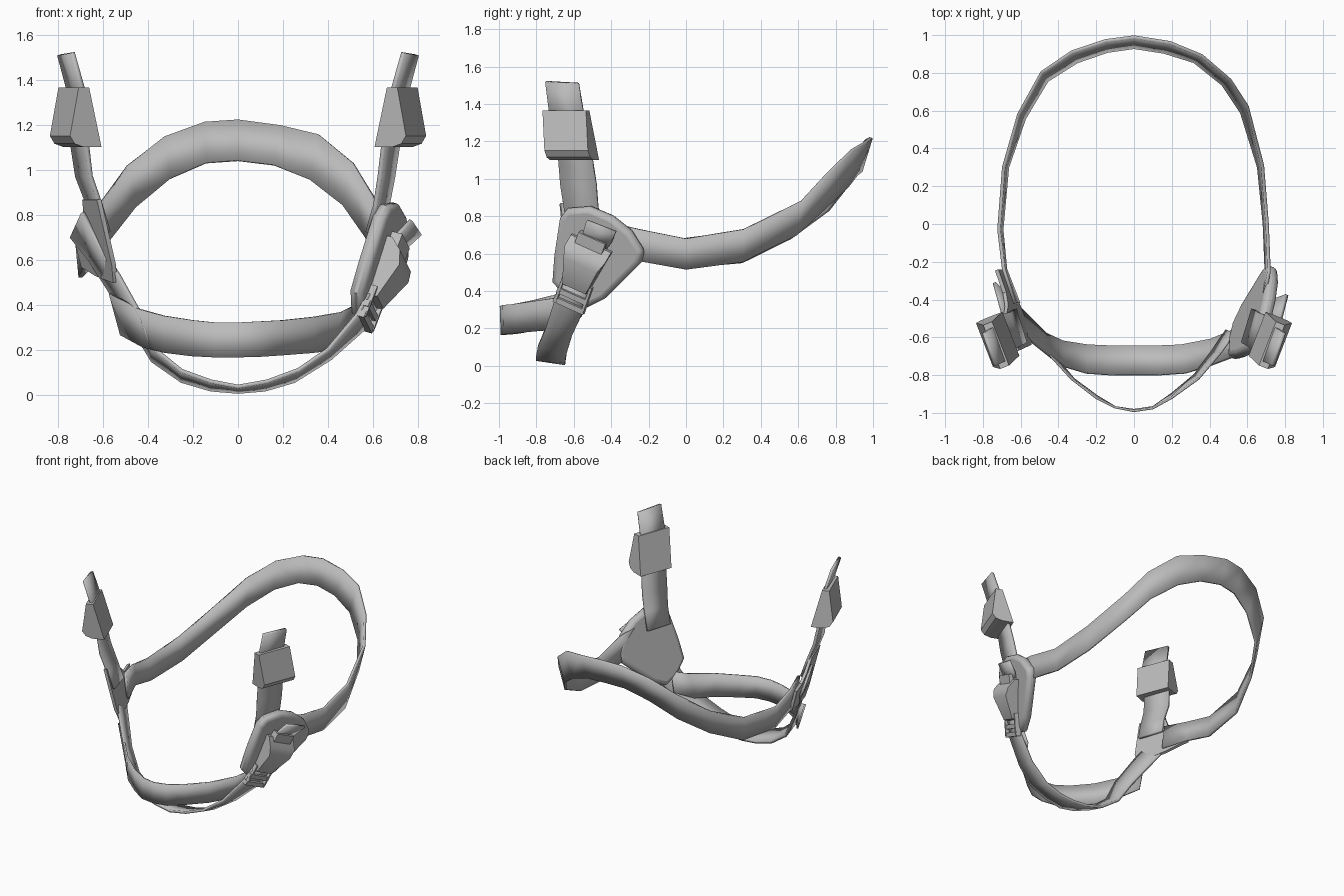
import bpy, bmesh
from mathutils import Vector

old_cube = bpy.data.objects.get("Cube")
if old_cube:
    bpy.data.objects.remove(old_cube, do_unlink=True)

GREY = (0.5, 0.5, 0.5, 1.0)
grey = bpy.data.materials.new("webbing grey")
grey.use_nodes = True
grey.diffuse_color = GREY
grey.node_tree.nodes["Principled BSDF"].inputs["Base Color"].default_value = GREY


def finish(name, bm, angle=0.6):
    """Turn a bmesh into a shaded grey object."""
    bmesh.ops.recalc_face_normals(bm, faces=bm.faces)
    mesh = bpy.data.meshes.new(name)
    bm.to_mesh(mesh)
    bm.free()
    obj = bpy.data.objects.new(name, mesh)
    bpy.context.collection.objects.link(obj)
    mesh.materials.append(grey)
    bpy.ops.object.select_all(action='DESELECT')
    obj.select_set(True)
    bpy.context.view_layer.objects.active = obj
    bpy.ops.object.shade_smooth_by_angle(angle=angle)
    return obj


def ribbon(name, edge_a, edge_b, thickness=0.018):
    """Strap stretched between two edge paths."""
    bm = bmesh.new()
    rows = [(bm.verts.new(a), bm.verts.new(b)) for a, b in zip(edge_a, edge_b)]
    for (a, b), (c, d) in zip(rows, rows[1:]):
        bm.faces.new((a, b, d, c))
    obj = finish(name, bm)
    solid = obj.modifiers.new("thickness", 'SOLIDIFY')
    solid.thickness = thickness
    solid.offset = 0
    return obj


def loft(name, lower, upper, bevel=0):
    """Solid between two matching outlines."""
    bm = bmesh.new()
    a = [bm.verts.new(p) for p in lower]
    b = [bm.verts.new(p) for p in upper]
    bm.faces.new(a)
    bm.faces.new(b)
    for i in range(len(a)):
        j = (i + 1) % len(a)
        bm.faces.new((a[i], a[j], b[j], b[i]))
    obj = finish(name, bm)
    if bevel:
        mod = obj.modifiers.new("rounded rim", 'BEVEL')
        mod.width, mod.segments, mod.angle_limit = bevel, 3, 0.9
    return obj


def flip(points, side):
    return [(side * x, y, z) for x, y, z in points]


def on_cheek(y, z):
    """Point on the sloping plane beside the cheek."""
    return Vector((0.612 + 0.345 * y + 0.262 * z, y, z))


OUT = Vector((1, -0.345, -0.262)).normalized()

# Strap around the back of the head
ribbon("back_strap",
       [(-.63, -.42, .74), (-.69, -.24, .72), (-.715, -.03, .68), (-.69, .3, .72), (-.61, .58, .85),
        (-.49, .8, 1.02), (-.33, .91, 1.145), (-.15, .97, 1.21), (0, .99, 1.22), (.19, .96, 1.195),
        (.36, .89, 1.155), (.51, .76, 1.03), (.6, .62, .88), (.68, .31, .73), (.705, 0, .68),
        (.715, -.25, .73), (.69, -.38, .76)],
       [(-.61, -.42, .56), (-.68, -.24, .57), (-.7, -.03, .52), (-.67, .3, .55), (-.58, .56, .68),
        (-.46, .76, .83), (-.3, .86, .96), (-.14, .915, 1.03), (0, .935, 1.04), (.16, .91, 1.02),
        (.32, .86, .955), (.47, .74, .84), (.57, .59, .7), (.66, .3, .555), (.69, 0, .515),
        (.7, -.25, .56), (.67, -.38, .58)])

# Strap across the front of the chin
ribbon("front_chin_strap",
       [(-.57, -.58, .45), (-.44, -.7, .38), (-.33, -.82, .35), (-.2, -.92, .33), (-.1, -.97, .32), (0, -.99, .32),
        (.1, -.975, .325), (.2, -.92, .33), (.34, -.82, .345), (.46, -.68, .365), (.53, -.58, .4)],
       [(-.52, -.56, .265), (-.42, -.7, .21), (-.32, -.82, .185), (-.2, -.91, .17), (-.1, -.97, .165), (0, -.985, .165),
        (.1, -.97, .168), (.2, -.9, .175), (.32, -.8, .185), (.41, -.68, .195), (.49, -.56, .26)], .012)

# Strap passing under the chin and up into the buckle
ribbon("under_chin_strap",
       [(-.69, -.49, .81), (-.62, -.56, .67), (-.53, -.63, .53), (-.43, -.71, .35), (-.38, -.75, .21),
        (-.25, -.79, .105), (-.12, -.8, .058), (0, -.8, .035), (.13, -.8, .058), (.27, -.79, .11),
        (.4, -.75, .2), (.53, -.7, .355), (.58, -.67, .45)],
       [(-.74, -.31, .7), (-.66, -.39, .6), (-.57, -.48, .46), (-.47, -.58, .3), (-.38, -.62, .15),
        (-.25, -.64, .06), (-.12, -.645, .022), (0, -.645, .012), (.12, -.645, .022), (.25, -.64, .06),
        (.41, -.61, .16), (.58, -.54, .31), (.63, -.5, .42)])

# Temple straps with wedge shaped sliders
across = Vector((0.36, 0.93, 0))
outward = Vector((0.93, -0.36, 0))
strap_low = Vector((0.675, -0.59, 1.1))
strap_slope = Vector((0.19, -0.19, 1))
wedge = [(-.025, 0), (.06, 0), (.1, .015), (.115, .05), (.03, .265), (-.02, .265)]
for side, word in ((1, "left"), (-1, "right")):
    bulge = 0.025 if side < 0 else 0
    ribbon(word + "_temple_strap",
           flip([(.735, -.75, 1.52), (.69, -.73, 1.36), (.645 + bulge, -.68, 1.1),
                 (.63 + bulge, -.67, .97), (.61, -.65, .84), (.575, -.63, .72)], side),
           flip([(.795, -.575, 1.51), (.755, -.55, 1.36), (.71 + bulge, -.5, 1.1),
                 (.69 + bulge, -.48, .97), (.665, -.47, .84), (.63, -.45, .72)], side), .02)
    ring = [strap_low + strap_slope * z + outward * n for n, z in wedge]
    loft(word + "_slider", flip([p - across * .125 for p in ring], side),
         flip([p + across * .125 for p in ring], side))

# Thin junction where the plain side straps meet
fork = [(-.67, .87), (-.48, .87), (-.43, .77), (-.36, .72), (-.24, .72), (-.24, .57),
        (-.4, .53), (-.6, .5), (-.64, .58)]
fork_inner = [on_cheek(y, z) for y, z in fork]
loft("right_junction", flip(fork_inner, -1), flip([p + OUT * .02 for p in fork_inner], -1))

# Moulded cheek plate under the buckle
plate = [(-.66, .8), (-.62, .85), (-.5, .86), (-.38, .81), (-.28, .73), (-.21, .62), (-.23, .56),
         (-.42, .37), (-.52, .32), (-.61, .36), (-.7, .46), (-.69, .6)]
plate_inner = [on_cheek(y, z) for y, z in plate]
loft("left_cheek_plate", plate_inner, [p + OUT * .07 for p in plate_inner], .028)

# Buckle, laid out along the strap on the plate
up = (on_cheek(-.48, .7) - on_cheek(-.61, .34)).normalized()
wide = up.cross(OUT)
centre = on_cheek(-.52, .56) + OUT * .06


def buckle_point(w, u, n):
    return centre + wide * w + up * u + OUT * n


def buckle_block(name, w0, w1, u0, u1, n0, n1):
    corners = [(u0, n0), (u1, n0), (u1, n1), (u0, n1)]
    return loft(name, [buckle_point(w0, u, n) for u, n in corners],
                [buckle_point(w1, u, n) for u, n in corners])


# Tapered housing: half width, height along strap, rise
housing = [(.07, -.15, 0), (.07, -.14, .05), (.1, .02, .105), (.12, .08, .09), (.12, .13, .035), (.12, .13, 0)]
loft("buckle_housing", [buckle_point(-w, u, n) for w, u, n in housing],
     [buckle_point(w, u, n) for w, u, n in housing])
buckle_block("buckle_clip", -.08, .08, .08, .17, .0, .06)
for word, w in (("front", -.085), ("rear", .075)):
    buckle_block("buckle_" + word + "_arm", w, w + .014, -.25, -.1, .0, .04)
for word, u in (("lower", -.26), ("upper", -.205)):
    buckle_block("buckle_" + word + "_bar", -.09, .09, u, u + .03, .0, .035)

# Loose strap end folded out of the buckle
ribbon("strap_end", [(.68, -.56, .68), (.71, -.55, .71), (.77, -.53, .775)],
       [(.72, -.42, .63), (.745, -.4, .655), (.81, -.375, .715)], .02)
